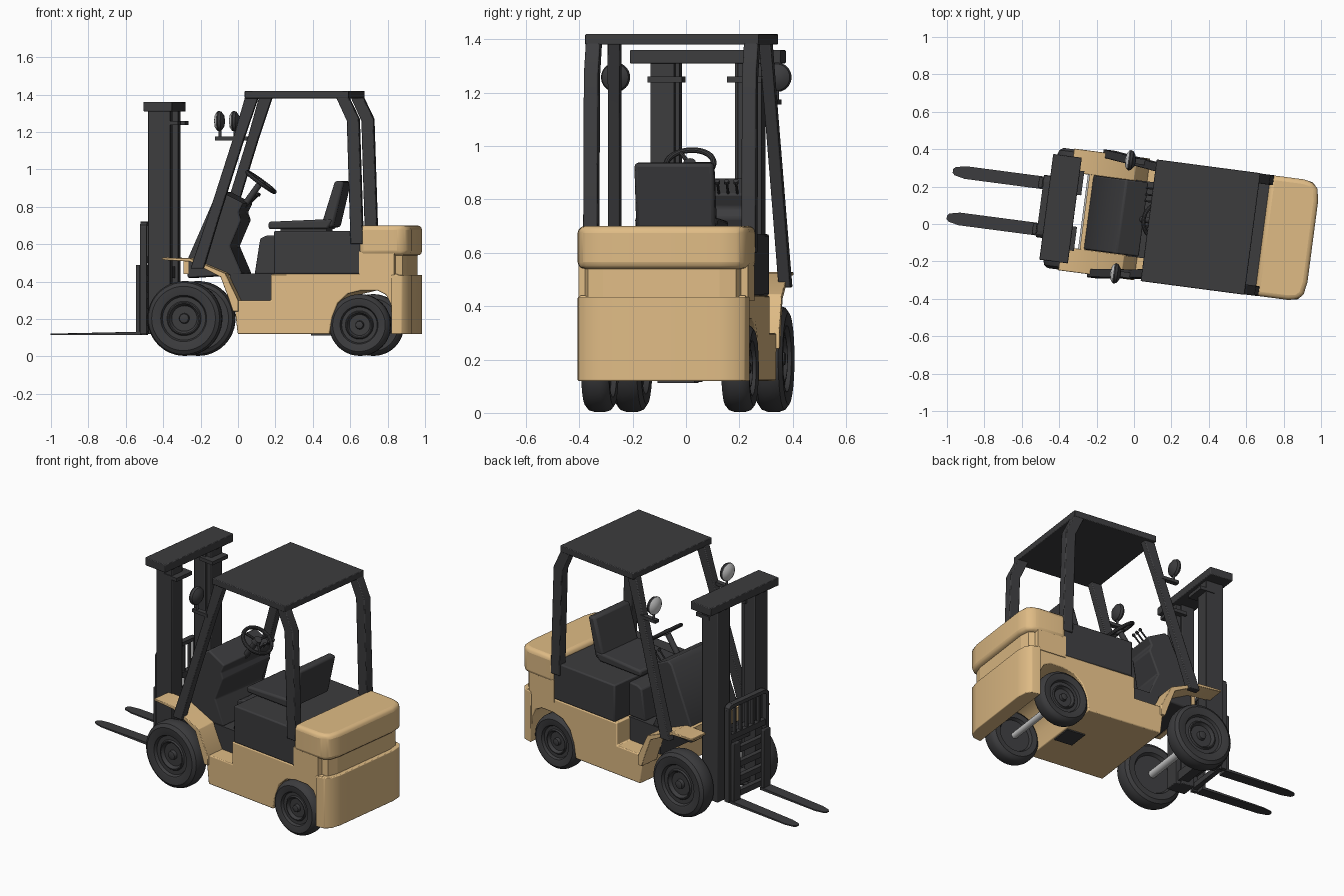
import bpy, bmesh, math
from mathutils import Matrix, Vector

if "Cube" in bpy.data.objects:
    bpy.data.objects.remove(bpy.data.objects["Cube"])

# whole truck is turned slightly about z; local axes: u = length, v = width
M = Matrix.Rotation(math.radians(-7.5), 4, 'Z') @ Matrix.Translation((0, 0.03, 0))

def material(name, col):
    m = bpy.data.materials.new(name)
    m.diffuse_color = (*col, 1)
    m.use_nodes = True
    m.node_tree.nodes["Principled BSDF"].inputs["Base Color"].default_value = m.diffuse_color
    return m

DARK = material("dark_grey", (0.045, 0.045, 0.048))
TAN = material("tan_paint", (0.74, 0.50, 0.235))
LIGHT = material("light_grey", (0.55, 0.55, 0.55))

def finish(name, bm, mat, bevel=0, segs=2, smooth=False):
    bmesh.ops.recalc_face_normals(bm, faces=bm.faces)
    me = bpy.data.meshes.new(name)
    bm.to_mesh(me)
    bm.free()
    me.transform(M)
    ob = bpy.data.objects.new(name, me)
    bpy.context.collection.objects.link(ob)
    me.materials.append(mat)
    if bevel:
        b = ob.modifiers.new("bevel", 'BEVEL')
        b.width, b.segments, b.limit_method = bevel, segs, 'ANGLE'
        b.angle_limit = math.radians(35)
    if smooth or bevel:
        bpy.ops.object.select_all(action='DESELECT')
        ob.select_set(True)
        bpy.context.view_layer.objects.active = ob
        bpy.ops.object.shade_smooth_by_angle(angle=math.radians(35))
    return ob

def extrude(name, a, b, mat, **kw):
    bm = bmesh.new()
    va, vb = [bm.verts.new(p) for p in a], [bm.verts.new(p) for p in b]
    bm.faces.new(va)
    bm.faces.new(vb[::-1])
    for i in range(len(a)):
        j = (i + 1) % len(a)
        bm.faces.new((va[i], va[j], vb[j], vb[i]))
    return finish(name, bm, mat, **kw)

def side(name, pts, v0, v1, mat=DARK, lean=0, z0=0, **kw):
    """Side profile (u, z) extruded across the width, optionally leaning."""
    return extrude(name, [(u, v0 + lean * (z - z0), z) for u, z in pts],
                   [(u, v1 + lean * (z - z0), z) for u, z in pts], mat, **kw)

def plan(name, half, z0, z1, mat, **kw):
    """Half footprint (u, v) mirrored and extruded upward."""
    pts = half + [(u, -v) for u, v in half[::-1]]
    return extrude(name, [(u, v, z0) for u, v in pts], [(u, v, z1) for u, v in pts], mat, **kw)

def box(name, u0, u1, v0, v1, z0, z1, mat=DARK, **kw):
    return side(name, [(u0, z0), (u1, z0), (u1, z1), (u0, z1)], v0, v1, mat, **kw)

def lathe(name, prof, loc, axis, mat=DARK, n=40):
    """Profile (radius, offset along axis) spun around axis."""
    bm = bmesh.new()
    vs = [bm.verts.new((r, 0, h)) for r, h in prof]
    es = [bm.edges.new(p) for p in zip(vs, vs[1:])]
    bmesh.ops.spin(bm, geom=vs + es, cent=(0, 0, 0), axis=(0, 0, 1),
                   angle=math.tau, steps=n, use_duplicate=False)
    bmesh.ops.remove_doubles(bm, verts=bm.verts, dist=1e-5)
    q = Vector((0, 0, 1)).rotation_difference(Vector(axis))
    bmesh.ops.transform(bm, matrix=Matrix.Translation(loc) @ q.to_matrix().to_4x4(), verts=bm.verts)
    return finish(name, bm, mat, smooth=True)

def rod(name, a, b, r, mat=DARK, n=14):
    a, b = Vector(a), Vector(b)
    L = (b - a).length
    return lathe(name, [(0, 0), (r, 0), (r, L), (0, L)], a, (b - a).normalized(), mat, n)

SIDES = ((-1, "left"), (1, "right"))

# chassis with rear wheel arch and step notch
side("chassis", [(.035, .12), (.53, .12), (.545, .21), (.575, .285), (.63, .335), (.70, .352), (.79, .352),
                 (.835, .33), (.86, .28), (.872, .12), (.90, .12), (.90, .44), (.215, .44), (.215, .30),
                 (.015, .30)], -.315, .315, TAN, bevel=.006)
box("floor_block", -.02, .22, -.205, .205, .28, .443)
box("under_plate", .40, .52, -.07, .07, .112, .125)

# counterweight: lower block, recessed band, upper block
foot = lambda u: [(u, .325), (.87, .325), (.92, .315), (.948, .285), (.96, .22)]
plan("counterweight_lower", foot(.865), .12, .435, TAN, bevel=.022, segs=3)
plan("counterweight_band", [(.69, .32), (.88, .32), (.885, .295), (.92, .28), (.935, .22)], .42, .56, TAN)
plan("counterweight_upper", foot(.69), .54, .70, TAN, bevel=.025, segs=3)

# engine hood and front seat box
box("hood", .23, .70, -.315, .315, .44, .67, bevel=.008)
side("hood_front", [(.11, .44), (.14, .63), (.17, .645), (.26, .65), (.26, .44)], -.19, .19, bevel=.008)

# seat
box("seat_base", .24, .49, -.12, .12, .665, .685)
side("seat_cushion", [(.18, .68), (.50, .68), (.53, .735), (.18, .72)], -.155, .155, bevel=.012)
side("seat_back", [(.46, .69), (.53, .69), (.588, .935), (.538, .94)], -.15, .15, bevel=.014)

# dashboard cowl
side("cowl", [(-.25, .42), (-.25, .52), (-.10, .86), (-.07, .88), (.05, .82), (.025, .77), (.04, .73),
              (-.02, .59), (.045, .44)], -.20, .20, bevel=.008)
box("front_sill", -.27, -.245, -.205, .205, .44, .525, TAN)

# steering column and wheel
n = Vector((.59, 0, .81)).normalized()
c = Vector((.12, 0, .932))
rod("steering_column", c - n * .16, c + n * .005, .017)
lathe("steering_hub", [(0, -.015), (.028, -.015), (.022, .012), (0, .014)], c, n, n=20)
ring = [(.09 + .011 * math.cos(t * math.tau / 10), .011 * math.sin(t * math.tau / 10)) for t in range(11)]
lathe("steering_rim", ring, c, n)
for k in range(3):
    a = k * math.tau / 3
    d = Vector((0, 1, 0)) * math.cos(a) + n.cross(Vector((0, 1, 0))) * math.sin(a)
    rod(f"steering_spoke_{k}", c, c + d * .09, .008, n=8)
# control levers
for k in range(3):
    v = .10 + k * .035
    rod(f"lever_{k}", (.0, v, .78), (.085, v, .865), .005, n=8)
    lathe(f"lever_knob_{k}", [(0, -.012), (.01, -.006), (.01, .006), (0, .012)], (.085, v, .865), n, n=10)

def wheel(name, u, v, R, w, s):
    """Tyre with rounded shoulders, recessed rim and hub; s = outward side."""
    h = w / 2
    prof = [(0, -h * .6), (R * .6, -h * .6), (R * .66, -h * .95), (R * .86, -h), (R * .96, -h * .75),
            (R, -h * .35), (R, h * .35), (R * .96, h * .75), (R * .86, h), (R * .66, h * .95),
            (R * .62, h * .9), (R * .58, h * .6), (R * .46, h * .6), (R * .43, h * .75), (R * .40, h * .75),
            (R * .34, h * .4), (R * .14, h * .4), (R * .12, h * .75), (R * .08, h * .8), (0, h * .8)]
    lathe(name, prof, (u, v, R + .003), (0, s, 0), n=48)

for s, nm in SIDES:
    wheel("front_wheel_" + nm, -.255, s * .268, .20, .112, s)
    wheel("rear_wheel_" + nm, .69, s * .265, .165, .105, s)
    # fender over the front wheel
    a, b = sorted((s * .20, s * .328))
    side("fender_" + nm, [(-.37, .528), (-.22, .525), (-.03, .445), (.04, .30), (.04, .24), (.012, .24),
                          (-.012, .31), (-.055, .425), (-.22, .507), (-.37, .516)], a, b, TAN, bevel=.003)
    # overhead guard pillars
    a, b = sorted((s * .30, s * .345))
    side("front_pillar_" + nm, [(-.215, .47), (-.125, .74), (.015, 1.18), (.075, 1.39), (.145, 1.39),
                                (.07, 1.17), (-.065, .74), (-.145, .47)], a, b, lean=-s * .04, z0=.47, bevel=.005)
    a, b = sorted((s * .272, s * .326))
    side("rear_pillar_" + nm, [(.645, .60), (.625, 1.26), (.565, 1.39), (.632, 1.39), (.69, 1.27), (.712, .60)],
         a, b, bevel=.005)
    # headlight on its bracket
    v = s * .305
    box("light_bracket_" + nm, -.085, .03, v - .015, v + .015, 1.155, 1.175)
    rod("light_post_" + nm, (-.06, v, 1.165), (-.06, v, 1.22), .008)
    lathe("light_shell_" + nm, [(.05, 0), (.055, .008), (.05, .022), (.03, .036), (0, .042)], (-.075, v, 1.258), (1, 0, 0))
    lathe("light_lens_" + nm, [(.052, 0), (.035, .012), (0, .018)], (-.075, v, 1.258), (-1, 0, 0), LIGHT)
    # mast column
    a, b = sorted((s * .105, s * .21))
    box("mast_column_" + nm, -.461, -.375, a, b, .12, 1.32, bevel=.004)
    a, b = sorted((s * .12, s * .21))
    box("mast_rail_" + nm, -.385, -.342, a, b, .12, 1.32, bevel=.004)
    a, b = sorted((s * .085, s * .215))
    box("mast_clamp_" + nm, -.40, -.30, a, b, 1.238, 1.26)
    # fork: upright shank and tapered blade
    a, b = sorted((s * .095, s * .155))
    box("fork_shank_" + nm, -.535, -.512, a, b, .115, .49, bevel=.004)
    f = s * .125
    tip = [(-.51, -.034), (-.93, -.034), (-.985, -.022), (-.997, -.01),
           (-.997, .01), (-.985, .022), (-.93, .034), (-.51, .034)]
    extrude("fork_blade_" + nm, [(u, f + w, .115) for u, w in tip],
            [(u, f + w, .132 if u > -.92 else .122) for u, w in tip], DARK)
    # carriage side post
    a, b = sorted((s * .145, s * .168))
    box("carriage_post_" + nm, -.51, -.475, a, b, .12, .69)
    # backrest rounded corner
    side_pts = [(.168, .685), (.165, .703), (.15, .718), (.13, .722), (.13, .70), (.142, .697), (.147, .685)]
    extrude("backrest_corner_" + nm, [(-.51, s * v, z) for v, z in side_pts],
            [(-.475, s * v, z) for v, z in side_pts], DARK)

# axles
rod("front_axle", (-.255, -.25, .203), (-.255, .25, .203), .024, LIGHT)
rod("rear_axle", (.69, -.25, .168), (.69, .25, .168), .02, LIGHT)

# overhead guard roof
box("roof", .075, .635, -.328, .328, 1.38, 1.42, bevel=.004)

# mast cross members and lift cylinder
box("mast_top_bar", -.477, -.323, -.285, .285, 1.31, 1.36, bevel=.004)
for k, z in enumerate((.14, .42)):
    box(f"mast_cross_{k}", -.42, -.36, -.13, .13, z, z + .06)

# carriage bars and backrest grille
box("backrest_top", -.51, -.475, -.132, .132, .70, .722)
for k, z in enumerate((.13, .22, .31, .40, .50)):
    box(f"carriage_bar_{k}", -.505, -.475, -.16, .16, z, z + .035)
for k in range(5):
    v = -.10 + k * .05
    box(f"backrest_bar_{k}", -.50, -.482, v - .007, v + .007, .52, .71)
